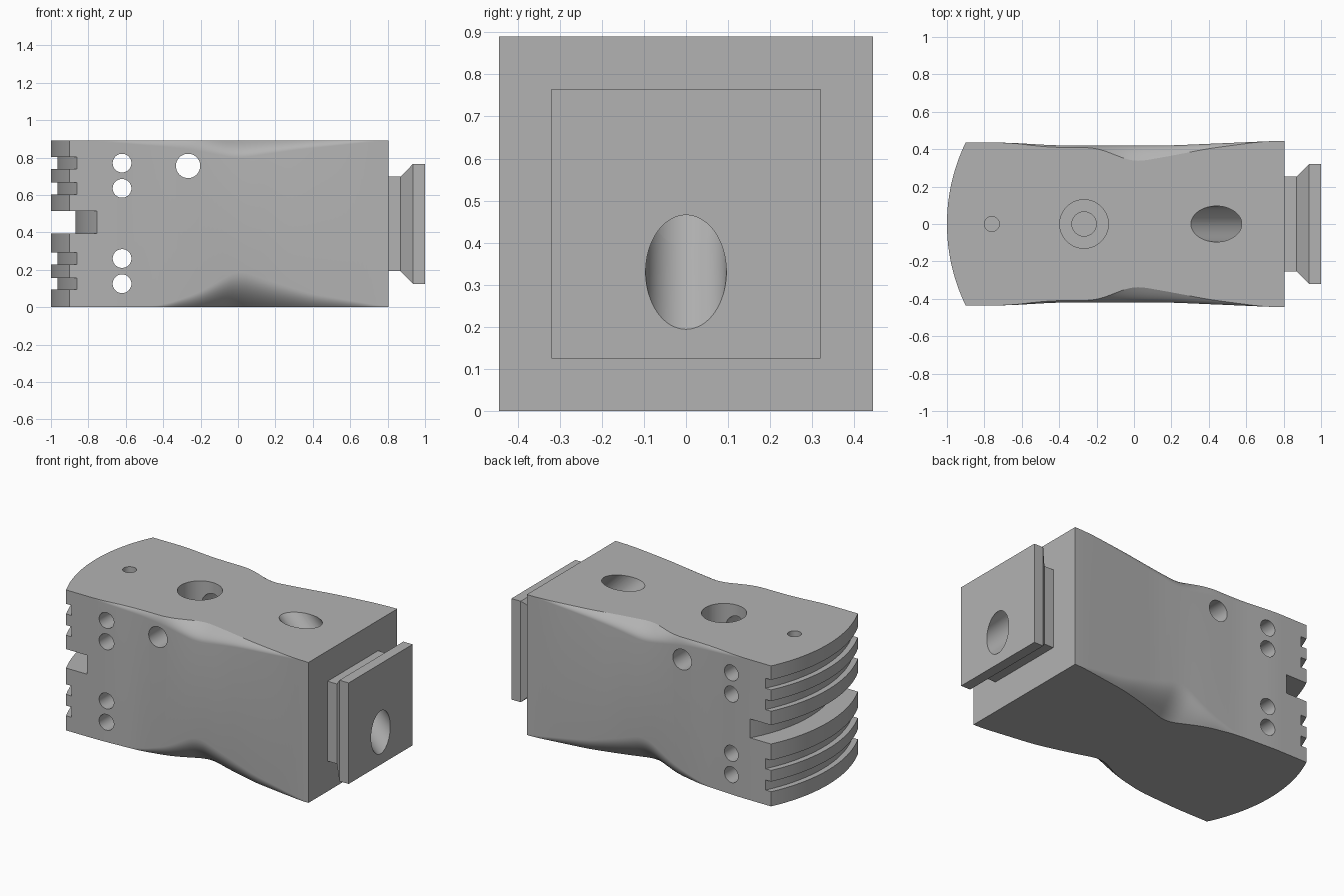
import bpy, bmesh, math
from mathutils import Vector

cube = bpy.data.objects.get("Cube")
if cube:
    bpy.data.objects.remove(cube, do_unlink=True)

H = 0.89          # body height
END = 0.805       # x of the square body end

grey = bpy.data.materials.new("matte_grey")
grey.use_nodes = True
colour = (0.45, 0.45, 0.45, 1)
grey.diffuse_color = colour
grey.node_tree.nodes["Principled BSDF"].inputs["Base Color"].default_value = colour


def make_object(name, bm):
    bmesh.ops.recalc_face_normals(bm, faces=bm.faces)
    mesh = bpy.data.meshes.new(name)
    bm.to_mesh(mesh)
    bm.free()
    mesh.materials.append(grey)
    obj = bpy.data.objects.new(name, mesh)
    bpy.context.collection.objects.link(obj)
    return obj


def loft(name, rings):
    """Skin closed rings of equal length and cap both ends."""
    bm = bmesh.new()
    loops = [[bm.verts.new(p) for p in ring] for ring in rings]
    n = len(loops[0])
    for a, b in zip(loops, loops[1:]):
        for i in range(n):
            j = (i + 1) % n
            bm.faces.new((a[i], a[j], b[j], b[i]))
    bm.faces.new(loops[0])
    bm.faces.new(loops[-1])
    return make_object(name, bm)


def rod(start, end, radius, sides=64):
    """Cylindrical cutter between two points."""
    start, end = Vector(start), Vector(end)
    turn = (end - start).to_track_quat('Z', 'Y')
    circle = [turn @ Vector((radius * math.cos(a), radius * math.sin(a), 0))
              for a in (2 * math.pi * i / sides for i in range(sides))]
    return loft("hole_cutter", [[c + p for c in circle] for p in (start, end)])


def arc_cutter(radius, z0, z1, steps=48):
    """Slab removing everything outside a radius at the rounded end."""
    reach = math.asin(0.55 / radius)
    angles = [reach * (2 * i / steps - 1) for i in range(steps + 1)]
    outline = [(-radius * math.cos(a), radius * math.sin(a)) for a in angles]
    outline += [(-1.3, 0.55), (-1.3, -0.55)]
    return loft("slot_cutter", [[(x, y, z) for x, y in outline] for z in (z0, z1)])


def cut(target, cutter):
    mod = target.modifiers.new("cut", 'BOOLEAN')
    mod.operation = 'DIFFERENCE'
    mod.solver = 'EXACT'
    mod.object = cutter
    bpy.context.view_layer.objects.active = target
    bpy.ops.object.modifier_apply(modifier=mod.name)
    bpy.data.objects.remove(cutter, do_unlink=True)


def curve(knots):
    """Softened interpolation through (x, value) knots."""
    def line(x):
        if x <= knots[0][0]:
            return knots[0][1]
        for (x0, v0), (x1, v1) in zip(knots, knots[1:]):
            if x <= x1:
                return v0 + (v1 - v0) * (x - x0) / (x1 - x0)
        return knots[-1][1]
    return lambda x: sum(line(x + 0.012 * k) for k in range(-5, 6)) / 11


# Body: waisted block whose long edges are scooped near the middle
width = curve([(-0.67, 0.435), (-0.42, 0.42), (0.2, 0.42), (0.78, 0.445)])
low_inset = curve([(-0.4, 0), (-0.2, 0.045), (0, 0.145), (0.2, 0.08), (0.4, 0.035), (0.75, 0)])
low_rise = curve([(-0.4, 0.01), (-0.2, 0.08), (0, 0.2), (0.2, 0.13), (0.4, 0.07), (0.75, 0.01)])
top_inset = curve([(-0.67, 0), (-0.5, 0.01), (-0.2, 0.012), (0, 0.09), (0.2, 0.055), (0.4, 0.025), (0.68, 0)])
top_drop = curve([(-0.67, 0.01), (-0.3, 0.04), (0, 0.095), (0.3, 0.05), (0.68, 0.01)])


def section(x, steps=8):
    w = width(x)
    side = []
    for i in range(steps + 1):
        t = i / steps
        side.append((w - low_inset(x) * (1 - t) ** 2, low_rise(x) * t))
    for i in range(steps + 1):
        t = i / steps
        side.append((w - top_inset(x) * t ** 2, H - top_drop(x) * (1 - t)))
    return [(x, y, z) for y, z in side] + [(x, -y, z) for y, z in reversed(side)]


START, COUNT = -1.1, 80
body = loft("body", [section(START + (END - START) * i / COUNT) for i in range(COUNT + 1)])

# Rounded end, wide centre slot and four narrow grooves with matching side holes
cut(body, arc_cutter(1.0, -0.2, 1.1))
cut(body, arc_cutter(0.87, 0.395, 0.515))
for z in (0.125, 0.26, 0.635, 0.77):
    cut(body, arc_cutter(0.965, z - 0.032, z + 0.032))
    cut(body, rod((-0.62, -0.6, z), (-0.62, 0.6, z), 0.05))

# Cross hole, stepped top bore and small top hole
cut(body, rod((-0.267, -0.6, 0.755), (-0.267, 0.6, 0.755), 0.065))
cut(body, rod((-0.267, 0, 0.55), (-0.267, 0, 1.0), 0.13))
cut(body, rod((-0.267, 0, 0.4), (-0.267, 0, 0.6), 0.065))
cut(body, rod((-0.76, 0, 0.6), (-0.76, 0, 1.0), 0.04))

# End mount: square neck flaring to a square plate
mid = H / 2
mount = loft("end_mount", [
    [(x, sy * r, mid + sz * r) for sy, sz in ((-1, -1), (1, -1), (1, 1), (-1, 1))]
    for x, r in ((END, 0.253), (0.87, 0.253), (0.935, 0.32), (1.0, 0.32))])

# Slanted tunnel from the top of the body out through the mount
for part in (body, mount):
    cut(part, rod((0.14, 0, 1.19), (1.3, 0, 0.03), 0.096))

for part in (body, mount):
    bpy.ops.object.select_all(action='DESELECT')
    part.select_set(True)
    bpy.context.view_layer.objects.active = part
    bpy.ops.object.shade_smooth_by_angle(angle=math.radians(30))
